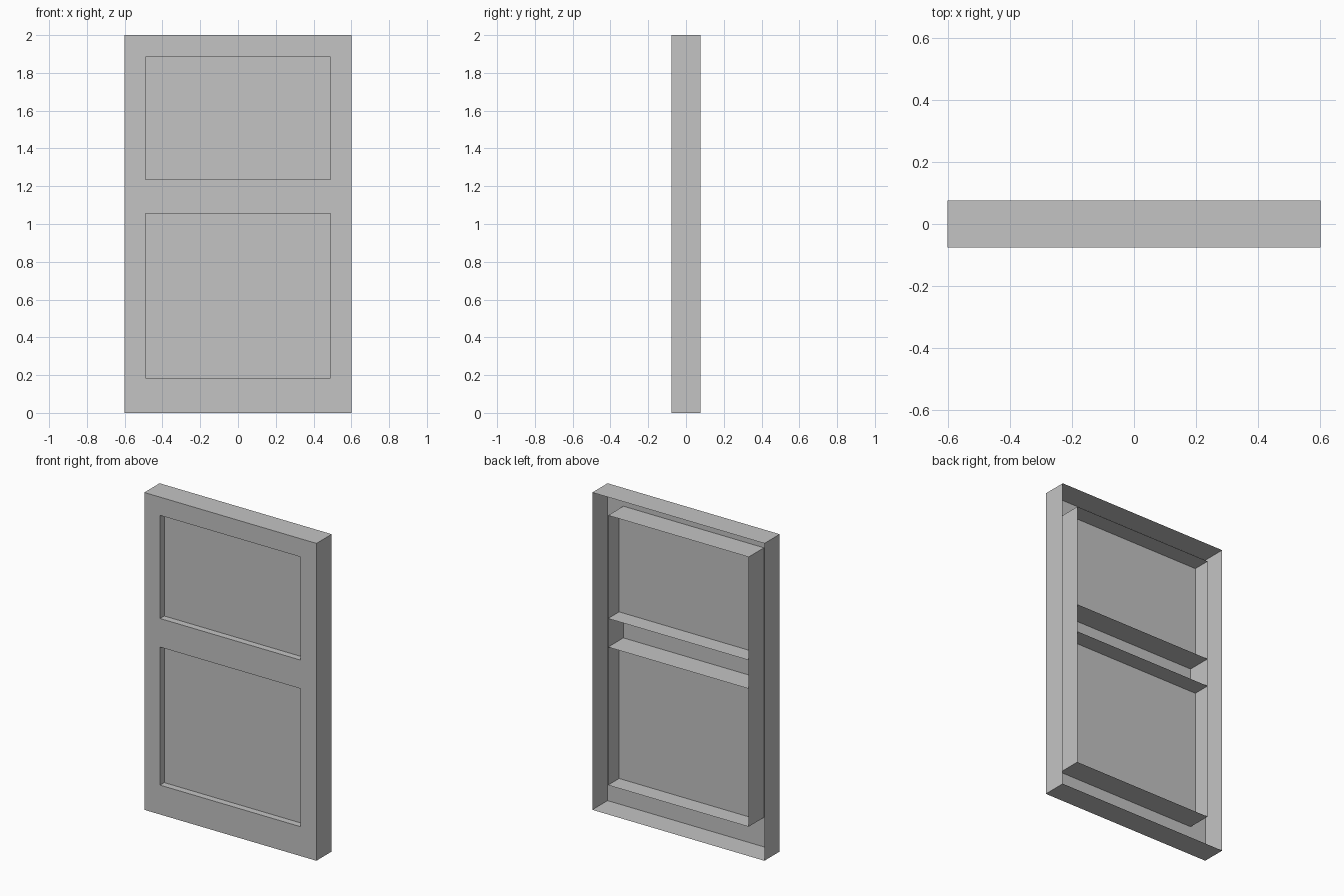
import bpy
import bmesh

cube = bpy.data.objects.get("Cube")
if cube:
    bpy.data.objects.remove(cube, do_unlink=True)

# Main dimensions
HALF_W, HEIGHT = 0.6, 2.0
FRONT, BACK = -0.076, 0.076
PANEL_Y = -0.034
OPEN_X = 0.49
LOWER = (0.185, 1.055)
UPPER = (1.235, 1.885)

grey = bpy.data.materials.new("plain_grey")
grey.use_nodes = True
colour = (0.55, 0.55, 0.55, 1.0)
grey.diffuse_color = colour
grey.node_tree.nodes["Principled BSDF"].inputs["Base Color"].default_value = colour


def sheet_object(name, sheets):
    """Make one object from thin rectangles, each given by its corners."""
    bm = bmesh.new()
    for corners in sheets:
        bm.faces.new([bm.verts.new(c) for c in corners])
    bmesh.ops.remove_doubles(bm, verts=bm.verts, dist=0.0001)
    mesh = bpy.data.meshes.new(name)
    bm.to_mesh(mesh)
    bm.free()
    mesh.materials.append(grey)
    obj = bpy.data.objects.new(name, mesh)
    bpy.context.collection.objects.link(obj)
    return obj


def upright(x0, x1, z0, z1, y):
    """Rectangle facing the front."""
    return [(x0, y, z0), (x1, y, z0), (x1, y, z1), (x0, y, z1)]


def side(x, z0, z1):
    """Full-depth rectangle facing outward sideways."""
    pts = [(x, FRONT, z0), (x, BACK, z0), (x, BACK, z1), (x, FRONT, z1)]
    return pts if x > 0 else pts[::-1]


def level(half, z, up=True):
    """Full-depth horizontal rectangle."""
    pts = [(-half, FRONT, z), (half, FRONT, z), (half, BACK, z), (-half, BACK, z)]
    return pts if up else pts[::-1]


# Front face: two stiles and three rails around the openings
stiles = [upright(-HALF_W, -OPEN_X, 0, HEIGHT, FRONT),
          upright(OPEN_X, HALF_W, 0, HEIGHT, FRONT)]
rails = [upright(-OPEN_X, OPEN_X, z0, z1, FRONT)
         for z0, z1 in ((0, LOWER[0]), (LOWER[1], UPPER[0]), (UPPER[1], HEIGHT))]
sheet_object("front_frame", stiles + rails)

# Outer casing, open at the back
sheet_object("outer_casing", [side(-HALF_W, 0, HEIGHT), side(HALF_W, 0, HEIGHT),
                              level(HALF_W, 0, False), level(HALF_W, HEIGHT)])

# Inner walls running from the openings to the back
sheet_object("inner_side_walls", [side(s * OPEN_X, LOWER[0], UPPER[1]) for s in (-1, 1)])
for name, (low, high) in (("lower", LOWER), ("upper", UPPER)):
    sheet_object(name + "_opening_ledges", [level(OPEN_X, low), level(OPEN_X, high, False)])
    # Recessed panel
    sheet_object(name + "_panel", [upright(-OPEN_X, OPEN_X, low, high, PANEL_Y)])
